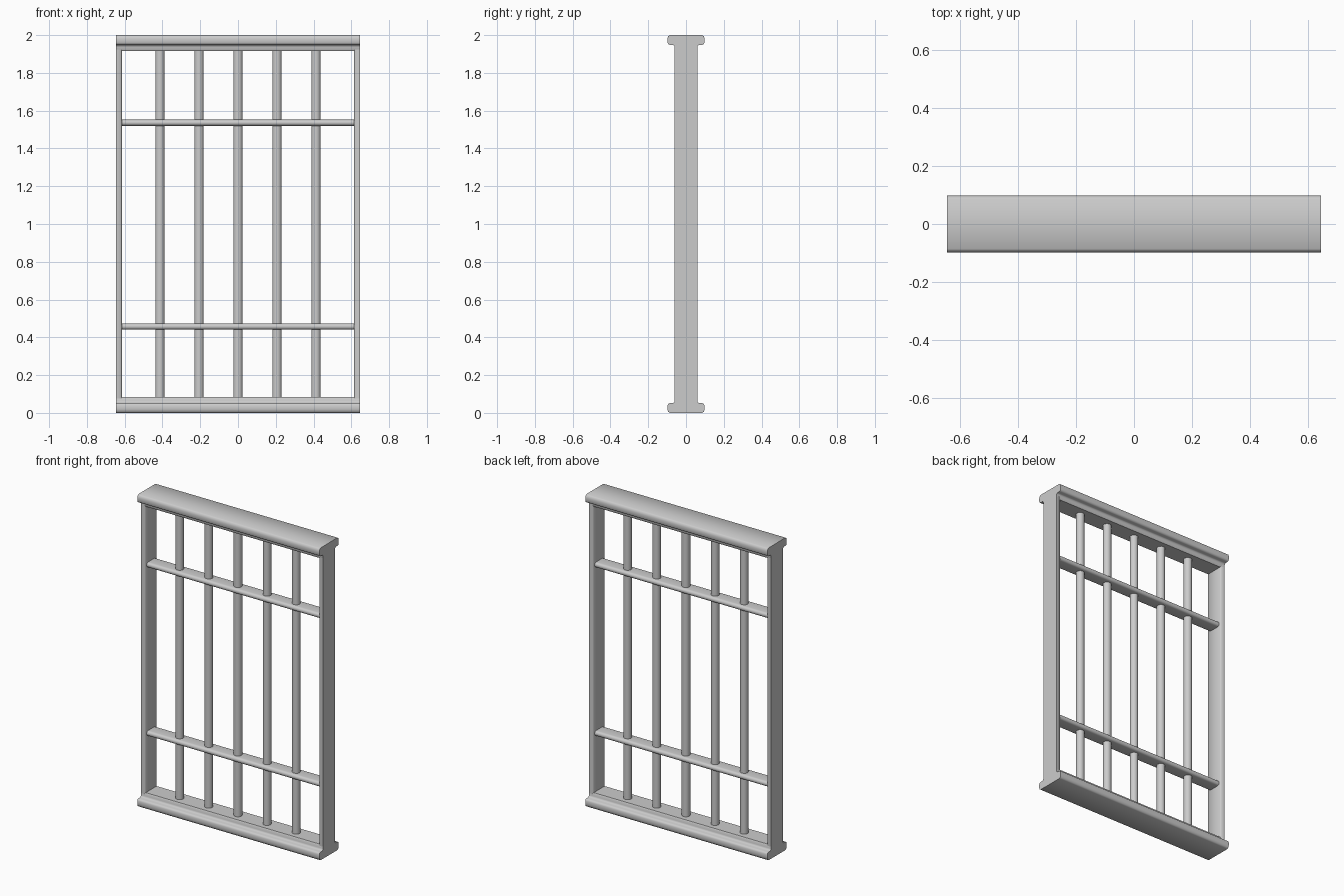
import bpy, bmesh, math

if "Cube" in bpy.data.objects:
    bpy.data.objects.remove(bpy.data.objects["Cube"])

grey = bpy.data.materials.new("plain grey")
grey.diffuse_color = (0.6, 0.6, 0.6, 1)
grey.use_nodes = True
grey.node_tree.nodes["Principled BSDF"].inputs["Base Color"].default_value = grey.diffuse_color


def extrude(name, profile, place, start, end, angle=55):
    """Sweep a closed 2D profile from start to end; place(u, v, t) maps it to 3D."""
    bm = bmesh.new()
    a = [bm.verts.new(place(u, v, start)) for u, v in profile]
    b = [bm.verts.new(place(u, v, end)) for u, v in profile]
    n = len(profile)
    bm.faces.new(a)
    bm.faces.new(b)
    for i in range(n):
        j = (i + 1) % n
        bm.faces.new((a[i], a[j], b[j], b[i]))
    bmesh.ops.recalc_face_normals(bm, faces=bm.faces)
    mesh = bpy.data.meshes.new(name)
    bm.to_mesh(mesh)
    bm.free()
    mesh.materials.append(grey)
    obj = bpy.data.objects.new(name, mesh)
    bpy.context.collection.objects.link(obj)
    bpy.ops.object.select_all(action='DESELECT')
    obj.select_set(True)
    bpy.context.view_layer.objects.active = obj
    bpy.ops.object.shade_smooth_by_angle(angle=math.radians(angle))
    return obj


def along_x(u, v, t):
    return (t, u, v)


def along_z(u, v, t):
    return (u, v, t)


# Moulded rails: half profile of (y, height from the outer face), mirrored
half = [(0.086, 0.0), (0.094, 0.006), (0.098, 0.018), (0.098, 0.040),
        (0.094, 0.048), (0.086, 0.052), (0.069, 0.052), (0.063, 0.056),
        (0.06, 0.064), (0.06, 0.076), (0.055, 0.084)]
rail = half + [(-y, z) for y, z in reversed(half)]
extrude("bottom_rail", rail, along_x, -0.645, 0.645)
extrude("top_rail", [(y, 2 - z) for y, z in rail], along_x, -0.645, 0.645)

# Side stiles with softened inner edges
stile = [(0.645, -0.06), (0.62, -0.06), (0.615, -0.054),
         (0.615, 0.054), (0.62, 0.06), (0.645, 0.06)]
for side, label in ((-1, "left"), (1, "right")):
    extrude(label + "_stile", [(side * x, y) for x, y in stile], along_z, 0.04, 1.96)

# Flat crossbars with rounded front and back edges
r, reach = 0.016, 0.03
arc = [math.radians(-90 + 22.5 * i) for i in range(9)]
edge = [(reach + r * math.cos(a), r * math.sin(a)) for a in arc]
bar = edge + [(-y, -z) for y, z in edge]
for z0, label in ((0.457, "lower"), (1.536, "upper")):
    extrude(label + "_crossbar", [(y, z + z0) for y, z in bar], along_x, -0.62, 0.62)

# Round upright bars
circle = [(0.025 * math.cos(i * math.pi / 10), 0.025 * math.sin(i * math.pi / 10))
          for i in range(20)]
for k in range(5):
    x0 = (k - 2) * 0.2065
    extrude(f"upright_bar_{k + 1}", [(x + x0, y) for x, y in circle], along_z, 0.06, 1.94)
